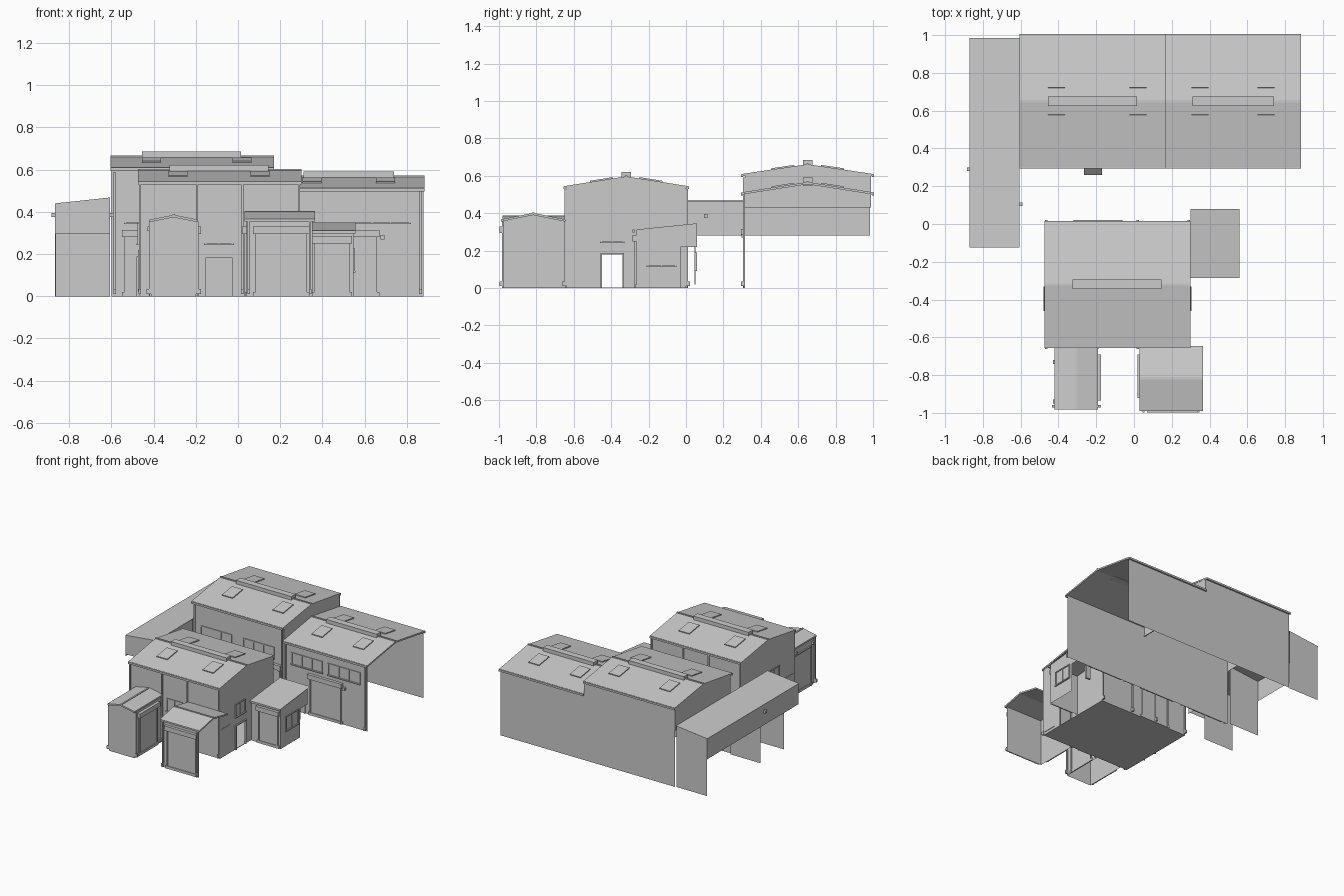
import bpy, math

if "Cube" in bpy.data.objects:
    bpy.data.objects.remove(bpy.data.objects["Cube"])

def mesh(name, verts, faces):
    me = bpy.data.meshes.new(name)
    me.from_pydata(verts, [], faces)
    me.update()
    ob = bpy.data.objects.new(name, me)
    bpy.context.collection.objects.link(ob)
    return ob

def box(name, x0, x1, y0, y1, z0, z1):
    v = [(x, y, z) for x in (x0, x1) for y in (y0, y1) for z in (z0, z1)]
    return mesh(name, v, [(0, 1, 3, 2), (4, 6, 7, 5), (0, 4, 5, 1), (2, 3, 7, 6), (0, 2, 6, 4), (1, 5, 7, 3)])

def wall(name, axis, pos, a0, a1, z0, z1, z2=None, peak=None, sign=1):
    """Single-sheet wall at axis=pos, with an optional sloped or gabled top."""
    z2 = z1 if z2 is None else z2
    prof = [(a0, z0), (a1, z0), (a1, z2)] + ([((a0 + a1) / 2, peak)] if peak else []) + [(a0, z1)]
    v = [(pos, a, z) if axis == 'x' else (a, pos, z) for a, z in prof]
    order = list(range(len(v)))
    if (axis == 'y') == (sign > 0):
        order.reverse()
    return mesh(name, v, [order])

def panel(name, axis, pos, sign, a0, a1, z0, z1, d0, d1):
    """Box lying against a wall, from depth d0 to d1 outward."""
    p, q = sorted((pos + sign * d0, pos + sign * d1))
    if axis == 'x':
        return box(name, p, q, a0, a1, z0, z1)
    return box(name, a0, a1, p, q, z0, z1)

def frame(name, axis, pos, sign, a0, a1, z0, z1, t=.008, d=.01):
    panel(name + "_jamb_a", axis, pos, sign, a0 - t, a0, z0, z1 + t, 0, d)
    panel(name + "_jamb_b", axis, pos, sign, a1, a1 + t, z0, z1 + t, 0, d)
    panel(name + "_head", axis, pos, sign, a0, a1, z1, z1 + t, 0, d)

def roller_door(name, axis, pos, sign, a0, a1, top, awning=True):
    panel(name + "_leaf", axis, pos, sign, a0, a1, .0, top, 0, .003)
    frame(name, axis, pos, sign, a0, a1, 0, top)
    panel(name + "_kerb", axis, pos, sign, a0 - .02, a1 + .02, 0, .02, 0, .008)
    if awning:
        panel(name + "_shutter_box", axis, pos, sign, a0 - .02, a1 + .02, top, top + .035, 0, .022)

def window(name, axis, pos, sign, a0, a1, z0, z1, panes=3):
    frame(name, axis, pos, sign, a0, a1, z0, z1, .007, .006)
    panel(name + "_sill", axis, pos, sign, a0 - .01, a1 + .01, z0 - .008, z0, 0, .01)
    for i in range(1, panes):
        m = a0 + (a1 - a0) * i / panes
        panel(name + "_mullion", axis, pos, sign, m - .003, m + .003, z0, z1, 0, .005)

def gable_roof(name, axis, l0, l1, a0, a1, eave, ridge, t=.012):
    """Ridged slab running along axis from l0 to l1."""
    m = (a0 + a1) / 2
    prof = [(a0, eave - t), (m, ridge - t), (a1, eave - t), (a1, eave), (m, ridge), (a0, eave)]
    v = [(l, a, z) if axis == 'x' else (a, l, z) for l in (l0, l1) for a, z in prof]
    n = len(prof)
    f = [(i, (i + 1) % n, (i + 1) % n + n, i + n) for i in range(n)]
    f += [(0, 1, 4, 5), (1, 2, 3, 4), (6, 11, 10, 7), (7, 10, 9, 8)]
    mesh(name, v, f)

def hall_roof(name, x0, x1, y0, y1, eave, ridge, vent, lights):
    gable_roof(name + "_roof", 'x', x0, x1, y0, y1, eave, ridge)
    m = (y0 + y1) / 2
    box(name + "_ridge_vent", vent[0], vent[1], m - .025, m + .025, ridge - .02, ridge + .024)
    box(name + "_ridge_cap", x0, x1, m - .006, m + .006, ridge - .01, ridge + .005)
    slope = (ridge - eave) / (m - y0)
    for x in lights:
        for s in (-1, 1):
            # skylight panel tilted with the slope
            ob = box(name + "_skylight", -.045, .045, -.062, .062, -.008, .007)
            ob.location = (x, m + s * .132, ridge - slope * .132)
            ob.rotation_euler.x = -s * math.atan(slope)
    for y, s in ((y0, -1), (y1, 1)):
        box(name + "_gutter", x0, x1, y - .006, y + .006, eave - .016, eave - .002)

def downpipe(name, axis, pos, sign, a, top):
    panel(name, axis, pos, sign, a - .005, a + .005, .03, top, 0, .01)
    panel(name + "_foot", axis, pos, sign, a - .006, a + .006, .01, .035, 0, .022)

def lamp(axis, pos, sign, a, z):
    panel("wall_lamp", axis, pos, sign, a - .01, a + .01, z - .01, z + .01, 0, .018)

# rear tall hall
hall_roof("tall_hall", -.605, .17, .30, 1.0, .61, .662, (-.455, .015), (-.41, .02))
wall("tall_front_wall", 'y', .315, -.60, .17, 0, .60, sign=-1)
wall("tall_back_wall", 'y', .99, -.60, .17, 0, .60)
wall("tall_right_gable", 'x', .168, .315, .99, .43, .60, peak=.655)
wall("tall_left_gable", 'x', -.60, .315, .99, .43, .60, peak=.655, sign=-1)
box("tall_side_trim", .165, .172, .315, .985, .43, .44)

# rear low hall, open at its right end
hall_roof("low_hall", .17, .885, .30, 1.0, .512, .567, (.31, .74), (.35, .70))
wall("low_front_wall", 'y', .315, .17, .88, 0, .505, sign=-1)
wall("low_back_wall", 'y', .99, .17, .88, 0, .505)

# rear hall doors, windows and fittings
for i, (a, b) in enumerate(((-.53, -.29), (-.08, .13), (.40, .65))):
    roller_door("rear_door_%d" % i, 'y', .315, -1, a, b, .28)
for a, b in ((-.53, -.28), (-.17, .08), (.24, .49), (.55, .81)):
    window("rear_window", 'y', .315, -1, a, b, .35, .43)
for a in (-.215, .31):
    panel("rear_small_door", 'y', .315, -1, a - .035, a + .035, 0, .18, 0, .004)
    frame("rear_small_door", 'y', .315, -1, a - .035, a + .035, 0, .18)
mesh("door_canopy", [(-.265, .315, .275), (-.17, .315, .275), (-.17, .26, .225), (-.265, .26, .225)], [(0, 3, 2, 1)])
for x in (-.585, .155, .185, .865):
    downpipe("rear_downpipe", 'y', .315, -1, x, .59 if x < .17 else .50)
for x in (.135, .685):
    lamp('y', .315, -1, x, .28)

# left wing: sloped canopy on fascias and cross walls
mesh("wing_roof", [(-.87, -.125, .44), (-.605, -.125, .468), (-.605, .985, .468), (-.87, .985, .44)], [(0, 1, 2, 3)])
wall("wing_front_fascia", 'y', -.123, -.868, -.607, .295, .44, .468, sign=-1)
wall("wing_left_fascia", 'x', -.867, -.123, .985, .28, .44, sign=-1)
wall("wing_right_fascia", 'x', -.607, -.123, .315, .28, .466)
wall("wing_back_wall", 'y', .985, -.868, -.607, 0, .44, .468)
for y in (.05, .33):
    wall("wing_cross_wall", 'y', y, -.865, -.607, 0, .44, .466, sign=-1)
panel("wing_inner_door", 'y', .05, -1, -.735, -.615, .02, .30, 0, .004)
lamp('x', -.607, 1, .105, .385)
lamp('x', -.867, -1, .29, .385)

# front main hall
hall_roof("main_hall", -.475, .30, -.65, .01, .545, .597, (-.325, .145), (-.285, .105))
box("main_floor", -.47, .295, -.64, 0, 0, .004)
wall("main_front_wall", 'y', -.64, -.47, .295, 0, .535, sign=-1)
wall("main_back_wall", 'y', 0, -.47, .295, 0, .535)
for x, s in ((.295, 1), (-.47, -1)):
    wall("main_gable", 'x', x, -.64, 0, .22, .535, peak=.588, sign=s)
    wall("main_lintel", 'x', x, -.45, -.34, .18, .22, sign=s)
    wall("main_side_front", 'x', x, -.64, -.45, 0, .22, sign=s)
    wall("main_side_rear", 'x', x, -.34, 0, 0, .22, sign=s)
    frame("main_side_doorway", 'x', x, s, -.45, -.34, 0, .18)
    window("main_side_window", 'x', x, s, -.45, -.34, .25, .34, 2)
    panel("main_side_panel", 'x', x, s, -.63, -.52, .02, .22, 0, .004)
window("main_front_window", 'y', -.64, -1, -.15, -.03, .25, .34, 2)
panel("main_front_door", 'y', -.64, -1, -.145, -.035, 0, .175, 0, .004)
frame("main_front_door", 'y', -.64, -1, -.145, -.035, 0, .175)
for y, s in ((-.64, -1), (0, 1)):
    for x in (-.465, -.195, .02, .29):
        downpipe("main_downpipe", 'y', y, s, x, .53)
roller_door("main_back_door", 'y', 0, 1, -.30, -.08, .28)

# front left box
gable_roof("left_box_roof", 'y', -.982, -.64, -.42, -.19, .363, .386)
box("left_box_ridge", -.311, -.299, -.98, -.65, .378, .389)
wall("left_box_front", 'y', -.972, -.412, -.198, 0, .353, peak=.374, sign=-1)
for x, s in ((-.412, -1), (-.198, 1)):
    wall("left_box_side", 'x', x, -.972, -.64, 0, .353, sign=s)
    roller_door("left_box_door", 'x', x, s, -.915, -.71, .295, s > 0)
    downpipe("left_box_pipe", 'x', x, s, -.965, .355)
for y in (-.94, -.73):
    lamp('x', -.412, -1, y, .32)

# front right box, open on its right
gable_roof("right_box_roof", 'x', .03, .365, -.99, -.645, .367, .402)
box("right_box_ridge", .03, .365, -.823, -.811, .394, .405)
wall("right_box_front", 'y', -.975, .04, .352, 0, .36, sign=-1)
wall("right_box_left", 'x', .04, -.975, -.645, 0, .36, peak=.393, sign=-1)
roller_door("right_box_front_door", 'y', -.975, -1, .09, .32, .295)
roller_door("right_box_side_door", 'x', .04, -1, -.90, -.71, .295)
for x in (.05, .342):
    downpipe("right_box_pipe", 'y', -.975, -1, x, .36)

# side annex with a lean-to roof
mesh("annex_roof", [(.30, -.28, .312), (.558, -.28, .312), (.558, .08, .35), (.30, .08, .35)], [(0, 1, 2, 3)])
box("annex_gutter", .30, .558, -.286, -.276, .298, .312)
wall("annex_front", 'y', -.265, .30, .548, 0, .312, sign=-1)
wall("annex_side", 'x', .548, -.265, -.03, 0, .313, .337)
wall("annex_side_upper", 'x', .548, -.03, .06, .22, .337, .346)
roller_door("annex_door", 'y', -.265, -1, .37, .52, .25, True)
window("annex_window", 'x', .548, 1, -.20, -.06, .12, .22, 2)
box("annex_meter_box", .45, .49, .045, .06, .09, .19)
